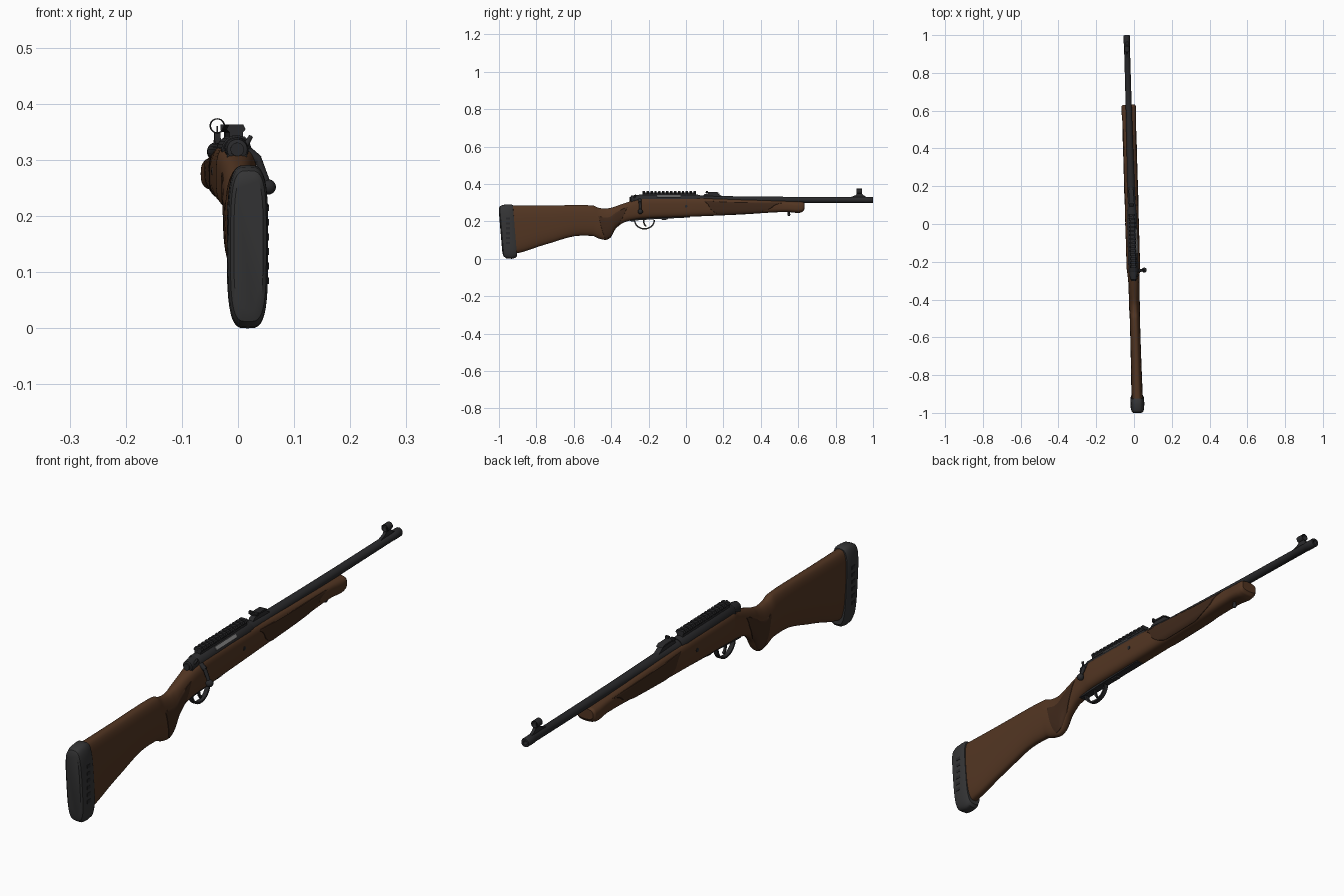
import bpy, bmesh, math
from mathutils import Vector, Matrix

if "Cube" in bpy.data.objects:
    bpy.data.objects.remove(bpy.data.objects["Cube"])


def material(name, rgb):
    m = bpy.data.materials.new(name)
    m.diffuse_color = (*rgb, 1)
    m.use_nodes = True
    m.node_tree.nodes["Principled BSDF"].inputs["Base Color"].default_value = m.diffuse_color
    return m


WOOD = material("walnut", (0.085, 0.036, 0.016))
PANEL = material("checkered_walnut", (0.05, 0.022, 0.011))
METAL = material("blued_steel", (0.022, 0.022, 0.024))
RUBBER = material("rubber", (0.035, 0.035, 0.036))
BRIGHT = material("bright_steel", (0.2, 0.2, 0.2))
parts = []


def finish(name, bm, mat):
    bmesh.ops.recalc_face_normals(bm, faces=bm.faces)
    me = bpy.data.meshes.new(name)
    bm.to_mesh(me)
    bm.free()
    me.materials.append(mat)
    ob = bpy.data.objects.new(name, me)
    bpy.context.collection.objects.link(ob)
    parts.append(ob)
    return ob


def loft(name, rings, mat, closed=True):
    bm = bmesh.new()
    rows = [[bm.verts.new(p) for p in r] for r in rings]
    n = len(rows[0])
    for a, b in zip(rows, rows[1:]):
        for i in range(n if closed else n - 1):
            j = (i + 1) % n
            bm.faces.new((a[i], a[j], b[j], b[i]))
    if closed:
        bm.faces.new(rows[0])
        bm.faces.new(rows[-1])
    return finish(name, bm, mat)


def lathe(name, prof, mat, x=0, z=0.315, seg=28):
    """Turned part along y, from (y, radius) pairs."""
    return loft(name, [[(x + r * math.cos(t), y, z + r * math.sin(t))
                        for t in (2 * math.pi * i / seg for i in range(seg))]
                       for y, r in prof], mat)


def slab(name, pts, hw, mat, x=0):
    """Side profile of (y, z) points extruded across x."""
    return loft(name, [[(x + s * hw, y, z) for y, z in pts] for s in (-1, 1)], mat)


def box(name, c, size, mat, rot=0):
    bm = bmesh.new()
    bmesh.ops.create_cube(bm, size=1, matrix=Matrix.Translation(c) @ Matrix.Rotation(rot, 4, 'Y')
                          @ Matrix.Diagonal((*size, 1)))
    return finish(name, bm, mat)


def ball(name, c, r, mat):
    bm = bmesh.new()
    bmesh.ops.create_uvsphere(bm, u_segments=20, v_segments=12, radius=r, matrix=Matrix.Translation(c))
    return finish(name, bm, mat)


def rod(name, a, b, r1, r2, mat):
    a, b = Vector(a), Vector(b)
    bm = bmesh.new()
    q = (b - a).to_track_quat('Z', 'Y').to_matrix().to_4x4()
    bmesh.ops.create_cone(bm, cap_ends=True, segments=18, radius1=r1, radius2=r2, depth=(b - a).length,
                          matrix=Matrix.Translation((a + b) / 2) @ q)
    return finish(name, bm, mat)


def strip(name, pts, hw, th, mat):
    """Bent flat bar following a smooth (y, z) path."""
    p = [Vector(q) for q in pts]
    rings = []
    for i in range(len(p)):
        d = (p[min(i + 1, len(p) - 1)] - p[max(i - 1, 0)]).normalized()
        n = Vector((-d.y, d.x)) * th
        rings.append([(sx * hw, p[i].x + s * n.x, p[i].y + s * n.y)
                      for sx, s in ((-1, -1), (1, -1), (1, 1), (-1, 1))])
    return loft(name, rings, mat)


# Stock stations: y, bottom z, top z, half width, squareness
ST = [(-0.94, 0.026, 0.284, 0.030, 3), (-0.75, 0.077, 0.285, 0.028, 2.7),
      (-0.56, 0.124, 0.287, 0.027, 2.5), (-0.50, 0.122, 0.285, 0.027, 2.4),
      (-0.465, 0.108, 0.272, 0.027, 2.3), (-0.43, 0.101, 0.268, 0.027, 2.3),
      (-0.405, 0.112, 0.272, 0.027, 2.3), (-0.375, 0.162, 0.281, 0.027, 2.4),
      (-0.33, 0.195, 0.297, 0.028, 2.5), (-0.27, 0.210, 0.316, 0.032, 3),
      (-0.23, 0.215, 0.327, 0.036, 3.4), (0.0, 0.224, 0.327, 0.036, 3.4),
      (0.30, 0.237, 0.317, 0.035, 3.4), (0.54, 0.250, 0.308, 0.036, 3.2),
      (0.60, 0.245, 0.306, 0.039, 3), (0.622, 0.250, 0.305, 0.038, 3),
      (0.632, 0.262, 0.300, 0.032, 2.8)]


def station(y):
    k = max(i for i in range(len(ST) - 1) if ST[i][0] <= y + 1e-6)
    a, b = ST[k], ST[k + 1]
    h = b[0] - a[0]
    t = (y - a[0]) / h

    def slope(i, c):
        lo, hi = ST[max(i - 1, 0)], ST[min(i + 1, len(ST) - 1)]
        m0 = (ST[i][c] - lo[c]) / (ST[i][0] - lo[0]) if i else 0
        m1 = (hi[c] - ST[i][c]) / (hi[0] - ST[i][0]) if i < len(ST) - 1 else m0
        return 0 if m0 * m1 <= 0 else 2 * m0 * m1 / (m0 + m1)
    return [a[c] * (1 + 2 * t) * (1 - t) ** 2 + b[c] * t * t * (3 - 2 * t)
            + h * (slope(k, c) * t * (1 - t) ** 2 - slope(k + 1, c) * t * t * (1 - t))
            for c in range(1, 5)]


def oval(y, s, a, off=0):
    zb, zt, hw, n = s
    c, q = math.cos(a), math.sin(a)
    return Vector(((hw + off) * math.copysign(abs(c) ** (2 / n), c), y,
                   (zb + zt) / 2 + ((zt - zb) / 2 + off) * math.copysign(abs(q) ** (2 / n), q)))


ANG = [2 * math.pi * i / 40 for i in range(40)]
ys = sorted({round(a[0] + (b[0] - a[0]) * i / 5, 5) for a, b in zip(ST, ST[1:]) for i in range(6)})
loft("stock", [[oval(y, station(y), a) for a in ANG] for y in ys], WOOD)


def panel(name, y0, y1, lo, hi, e0, e1):
    """Raised checkering patch hugging both sides of the stock."""
    for side in (1, -1):
        rows = []
        for i in range(33):
            y = y0 + (y1 - y0) * i / 32
            f = max(0.02, min(1, (y - y0) / e0, (y1 - y) / e1))
            row = []
            for j in range(13):
                a = math.radians(hi - (hi - lo) * f * j / 12)
                p = oval(y, station(y), a, -0.001 if i in (0, 32) or j in (0, 12) else 0.0015)
                row.append((p.x * side, p.y, p.z))
            rows.append(row)
        loft(name + ("_right" if side > 0 else "_left"), rows, PANEL, closed=False)


panel("forend_panel", 0.09, 0.52, -65, 32, 0.10, 0.16)
panel("grip_panel", -0.47, -0.31, -70, 25, 0.04, 0.06)

# Recoil pad, back face slightly raked
PAD = [(-1.001, 0.030, 0.270, 0.026), (-0.996, 0.012, 0.281, 0.032), (-0.982, 0.002, 0.288, 0.0355),
       (-0.955, 0.0, 0.291, 0.0365), (-0.935, 0.004, 0.291, 0.0365), (-0.925, 0.014, 0.286, 0.033)]
rings = [[oval(y, (b, t, w, 3.6), a) for a in ANG] for y, b, t, w in PAD]
loft("recoil_pad", [[(p.x, p.y + 0.022 * max(0, 1 - p.z / 0.26), p.z) for p in r] for r in rings], RUBBER)
for i in range(6):
    box("pad_vent", (0, -0.953, 0.085 + i * 0.026), (0.0745, 0.020, 0.012), METAL)

# Barrel with muzzle bore
lathe("barrel", [(0.02, 0.024), (0.10, 0.0235), (0.20, 0.020), (0.40, 0.0175), (0.62, 0.016), (0.955, 0.0155),
                 (0.957, 0.0165), (0.997, 0.0165), (1.0, 0.015), (1.0, 0.008), (0.96, 0.0075)], METAL)

# Receiver, bolt shroud and bolt
lathe("receiver", [(-0.255, 0.024), (-0.25, 0.027), (0.05, 0.027), (0.075, 0.024)], METAL, z=0.317)
lathe("bolt_shroud", [(-0.302, 0.006), (-0.302, 0.012), (-0.296, 0.012), (-0.294, 0.018),
                      (-0.275, 0.021), (-0.25, 0.022)], METAL, z=0.319)
box("receiver_tang", (0, -0.262, 0.309), (0.036, 0.06, 0.026), METAL)
box("ejection_port_bolt", (0.0205, -0.092, 0.3345), (0.006, 0.125, 0.014), BRIGHT, -0.75)
rod("bolt_root", (0.012, -0.247, 0.320), (0.040, -0.247, 0.300), 0.011, 0.008, METAL)
rod("bolt_handle", (0.038, -0.247, 0.302), (0.056, -0.246, 0.256), 0.007, 0.006, METAL)
ball("bolt_knob", (0.057, -0.246, 0.252), 0.0135, METAL)
rod("safety_lever", (0.015, -0.278, 0.325), (0.025, -0.270, 0.342), 0.005, 0.004, METAL)

# Scope rail with cross slots
box("rail_base", (0, -0.09, 0.346), (0.024, 0.285, 0.016), METAL)
for i in range(14):
    y = -0.226 + i * 0.021
    sec = [(-0.011, 0.348), (-0.017, 0.355), (-0.013, 0.363), (0.013, 0.363), (0.017, 0.355), (0.011, 0.348)]
    loft("rail_tooth", [[(x, y + d, z) for x, z in sec] for d in (-0.006, 0.006)], METAL)

# Rear sight: ramp, leaf and notched ears
slab("rear_sight_ramp", [(0.085, 0.330), (0.10, 0.345), (0.125, 0.353), (0.165, 0.352), (0.20, 0.330)], 0.010, METAL)
slab("rear_sight_leaf", [(0.105, 0.352), (0.105, 0.357), (0.165, 0.357), (0.18, 0.350)], 0.013, METAL)
for s in (-1, 1):
    box("rear_sight_ear", (s * 0.011, 0.112, 0.358), (0.014, 0.008, 0.011), METAL)

# Front sight: ramp, post and hood ring
slab("front_sight_ramp", [(0.875, 0.328), (0.905, 0.339), (0.915, 0.348), (0.942, 0.348), (0.95, 0.339), (0.97, 0.328)],
     0.0055, METAL)
slab("front_sight_post", [(0.922, 0.345), (0.922, 0.361), (0.93, 0.361), (0.932, 0.345)], 0.0013, METAL)
hood = [(0.912, 0.0135), (0.942, 0.0135), (0.942, 0.0115), (0.912, 0.0115), (0.912, 0.0135)]
ob = lathe("front_sight_hood", hood, METAL, z=0.361)
bm = bmesh.new()
bm.from_mesh(ob.data)
bmesh.ops.delete(bm, geom=[f for f in bm.faces if len(f.verts) > 4], context='FACES_ONLY')
bmesh.ops.remove_doubles(bm, verts=bm.verts, dist=1e-5)
bmesh.ops.recalc_face_normals(bm, faces=bm.faces)
bm.to_mesh(ob.data)
bm.free()

# Trigger guard, trigger and floor plate
guard = [(-0.295, 0.204), (-0.275, 0.204)]
guard += [(-0.222 + 0.053 * math.cos(t), 0.208 + 0.048 * math.sin(t))
          for t in (math.pi * (1 + i / 16) for i in range(1, 17))]
strip("trigger_guard", guard, 0.008, 0.0035, METAL)
strip("trigger", [(-0.226, 0.218), (-0.227, 0.200), (-0.223, 0.185), (-0.214, 0.173)], 0.004, 0.004, METAL)
slab("floor_plate", [(-0.30, 0.203), (-0.30, 0.215), (0.02, 0.232), (0.02, 0.221), (-0.17, 0.2115)], 0.014, METAL)
slab("magazine_latch", [(-0.135, 0.22), (-0.128, 0.208), (-0.10, 0.209), (-0.095, 0.22)], 0.009, METAL)

# Stock cross pin and sling stud
rod("cross_pin", (-0.0375, 0.0, 0.280), (0.0375, 0.0, 0.280), 0.007, 0.007, METAL)
rod("sling_stud_stem", (0, 0.55, 0.255), (0, 0.55, 0.236), 0.007, 0.005, METAL)
ball("sling_stud", (0, 0.55, 0.236), 0.008, METAL)

# The whole rifle lies slightly yawed
for ob in parts:
    ob.data.transform(Matrix.Translation((-0.010, 0, 0)) @ Matrix.Rotation(0.029, 4, 'Z'))
    ob.select_set(True)
bpy.context.view_layer.objects.active = parts[0]
bpy.ops.object.shade_smooth_by_angle(angle=math.radians(35))
